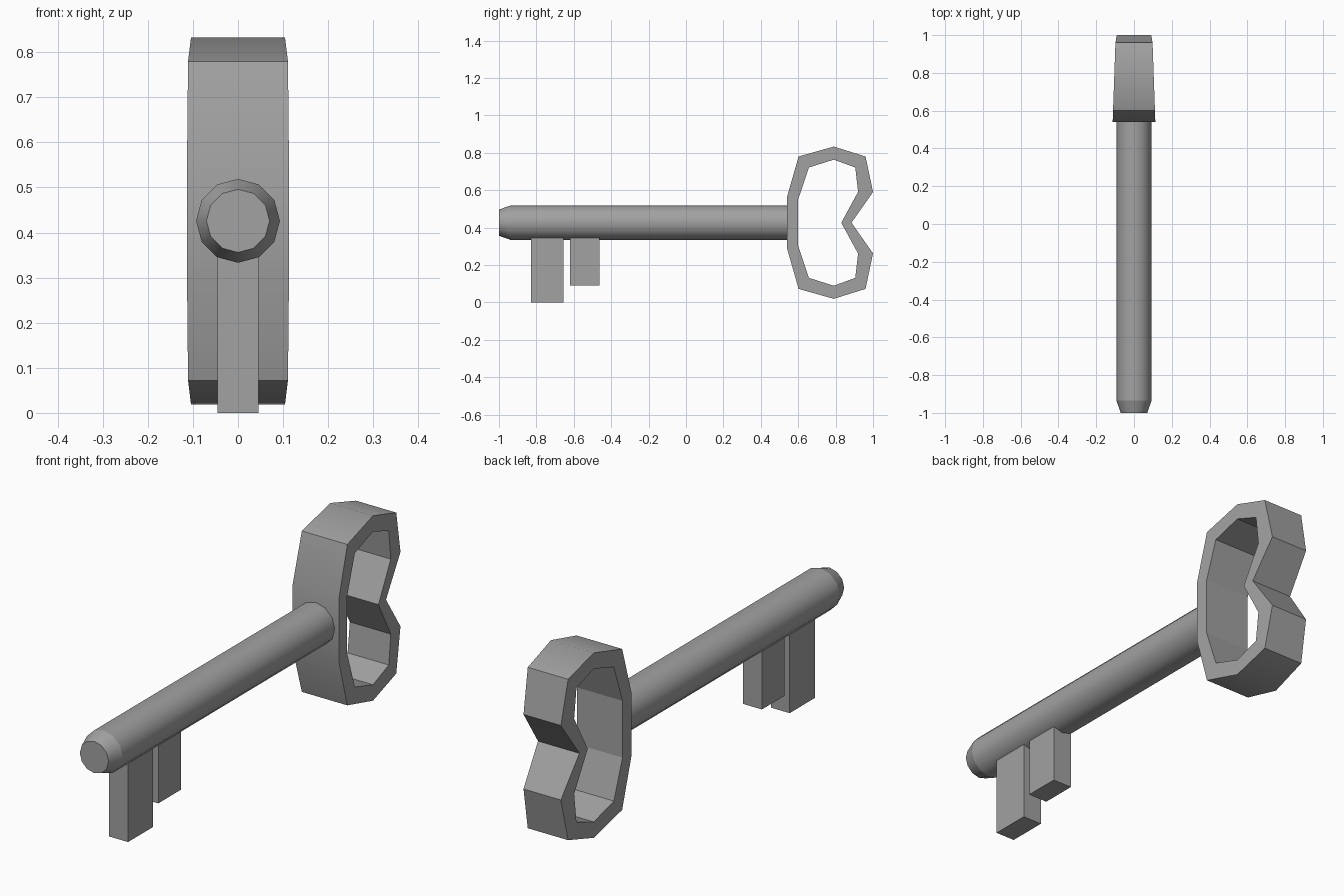
import bpy, bmesh, math

cube = bpy.data.objects.get("Cube")
if cube:
    bpy.data.objects.remove(cube)

# Single metal colour
metal = bpy.data.materials.new("grey_metal")
metal.use_nodes = True
GREY = (0.36, 0.36, 0.36, 1)
metal.diffuse_color = GREY
metal.node_tree.nodes["Principled BSDF"].inputs["Base Color"].default_value = GREY

AXIS_Z = 0.426


def finish(name, bm):
    bmesh.ops.recalc_face_normals(bm, faces=bm.faces)
    mesh = bpy.data.meshes.new(name)
    bm.to_mesh(mesh)
    bm.free()
    mesh.materials.append(metal)
    obj = bpy.data.objects.new(name, mesh)
    bpy.context.collection.objects.link(obj)
    return obj


def sharpen(bm, limit):
    for e in bm.edges:
        e.smooth = e.calc_face_angle(0) < math.radians(limit)


# Shaft: twelve-sided rod with a chamfered tip
def build_shaft():
    bm = bmesh.new()
    rings = []
    for y, r in ((-1, 0.07), (-0.935, 0.093), (0.55, 0.093)):
        rings.append([bm.verts.new((r * math.cos(i * math.pi / 6), y,
                                    AXIS_Z + r * math.sin(i * math.pi / 6)))
                      for i in range(12)])
    for a, b in zip(rings, rings[1:]):
        for i in range(12):
            j = (i + 1) % 12
            bm.faces.new((a[i], a[j], b[j], b[i])).smooth = True
    bm.faces.new(rings[0])
    bm.faces.new(rings[-1])
    # Keep the ring edges crisp, the lengthwise ones smooth
    for e in bm.edges:
        e.smooth = abs(e.verts[0].co.y - e.verts[1].co.y) > 0.01
    finish("shaft", bm)


# Bow: tapered loop handle; upper half outlines (y, z above the axis)
OUTER = [(0.54, 0.137), (0.602, 0.354), (0.79, 0.407), (0.96, 0.354),
         (1.0, 0.164), (0.885, 0)]
INNER = [(0.6, 0.125), (0.657, 0.295), (0.79, 0.337), (0.905, 0.295),
         (0.92, 0.165), (0.83, 0)]


def mirrored(half):
    return half + [(y, -z) for y, z in reversed(half[:-1])]


def half_width(y):
    return 0.113 - 0.035 * (y - 0.54) - (0.006 if y > 0.99 else 0)


def build_bow():
    bm = bmesh.new()
    loops = {}
    for key, half in (("outer", OUTER), ("inner", INNER)):
        for side in (-1, 1):
            loops[key, side] = [bm.verts.new((side * half_width(y), y, AXIS_Z + z))
                                for y, z in mirrored(half)]

    def bridge(a, b, smooth):
        for i in range(len(a)):
            j = (i + 1) % len(a)
            bm.faces.new((a[i], a[j], b[j], b[i])).smooth = smooth

    bridge(loops["outer", -1], loops["outer", 1], True)
    bridge(loops["inner", -1], loops["inner", 1], False)
    for side in (-1, 1):
        bridge(loops["outer", side], loops["inner", side], False)
    bmesh.ops.recalc_face_normals(bm, faces=bm.faces)
    sharpen(bm, 40)
    finish("bow", bm)


# Bits: two teeth hanging below the shaft
def build_tooth(name, y0, y1, z0, z1=0.348, half=0.046):
    bm = bmesh.new()
    bmesh.ops.create_cube(bm, size=1)
    for v in bm.verts:
        v.co = (2 * half * v.co.x,
                y0 if v.co.y < 0 else y1,
                z0 if v.co.z < 0 else z1)
    finish(name, bm)


build_shaft()
build_bow()
build_tooth("long_tooth", -0.83, -0.655, 0)
build_tooth("short_tooth", -0.62, -0.462, 0.09)
